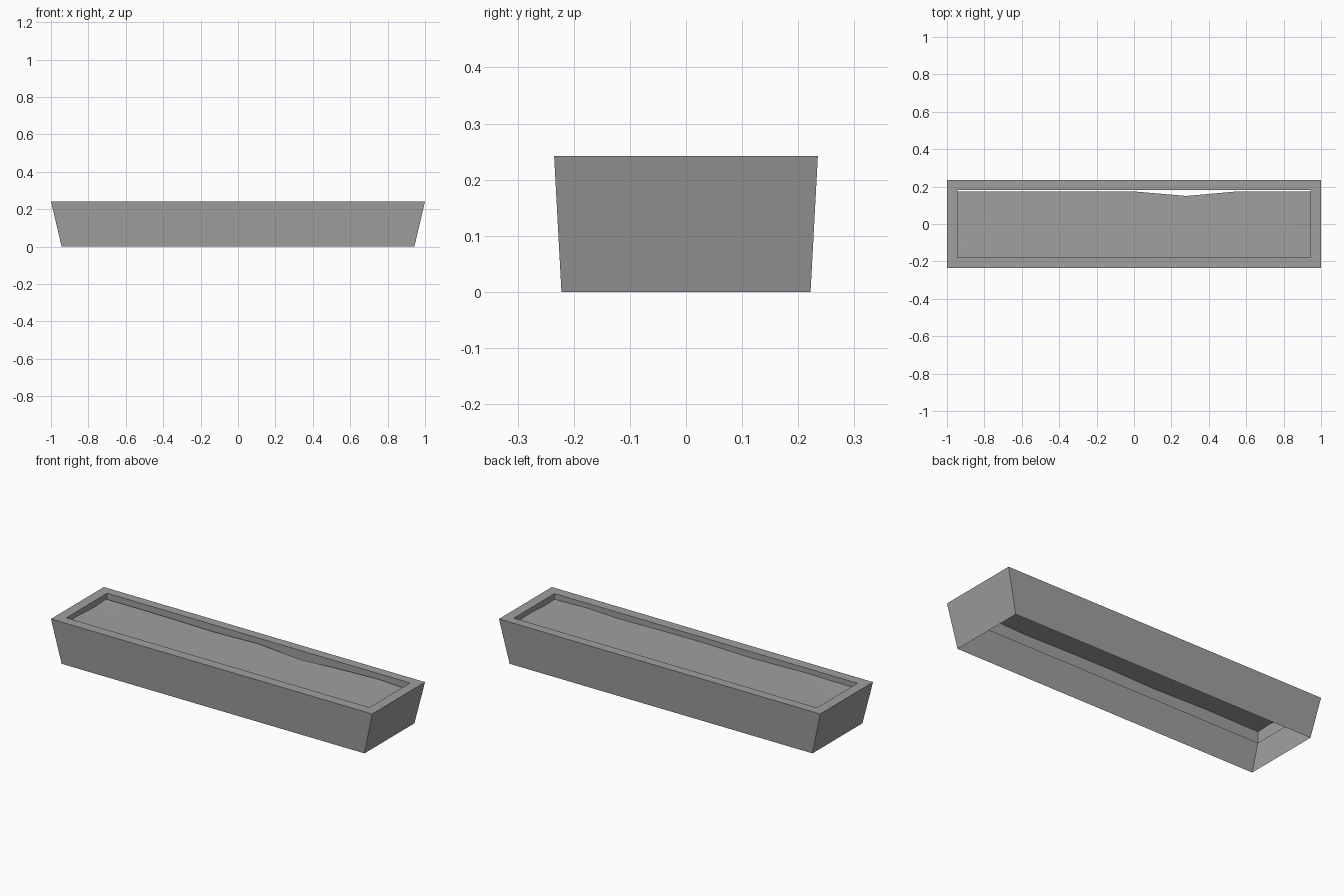
import bpy
import bmesh
import math

if "Cube" in bpy.data.objects:
    bpy.data.objects.remove(bpy.data.objects["Cube"], do_unlink=True)


def make_material(name, value):
    mat = bpy.data.materials.new(name)
    mat.use_nodes = True
    colour = (value, value, value, 1.0)
    mat.diffuse_color = colour
    mat.node_tree.nodes["Principled BSDF"].inputs["Base Color"].default_value = colour
    return mat


def finish(bm, name, mat):
    mesh = bpy.data.meshes.new(name)
    bm.to_mesh(mesh)
    bm.free()
    mesh.materials.append(mat)
    obj = bpy.data.objects.new(name, mesh)
    bpy.context.collection.objects.link(obj)
    return obj


def rectangle(bm, half_x, y_front, y_back, z):
    corners = ((-half_x, y_front), (half_x, y_front), (half_x, y_back), (-half_x, y_back))
    return [bm.verts.new((x, y, z)) for x, y in corners]


grey = make_material("stone grey", 0.35)

# Tapered planter shell, open below, with a flat rim and a lip hanging inside
HEIGHT = 0.242
bm = bmesh.new()
rings = [
    rectangle(bm, 0.943, -0.222, 0.222, 0),
    rectangle(bm, 1.0, -0.235, 0.235, HEIGHT),
    rectangle(bm, 0.943, -0.178, 0.183, HEIGHT),
    rectangle(bm, 0.943, -0.178, 0.183, 0.146),
]
for low, high in zip(rings, rings[1:]):
    for i in range(4):
        j = (i + 1) % 4
        bm.faces.new((low[i], low[j], high[j], high[i]))
finish(bm, "planter_box", grey)

# Gently uneven soil sheet, with a shallow notch in its back edge
COLS, ROWS = 7, 4
columns = [-0.943, -0.6, -0.28, 0.0, 0.28, 0.55, 0.75, 0.943]
bm = bmesh.new()
grid = []
for i, x in enumerate(columns):
    back = 0.15 if i == 4 else 0.174
    row = []
    for j in range(ROWS + 1):
        t = j / ROWS
        y = -0.178 + (back + 0.178) * t
        z = 0.211 + 0.004 * math.sin(2.3 * i + 1.7 * j)
        row.append(bm.verts.new((x, y, z)))
    grid.append(row)
for i in range(COLS):
    for j in range(ROWS):
        face = bm.faces.new((grid[i][j], grid[i + 1][j], grid[i + 1][j + 1], grid[i][j + 1]))
        face.smooth = True
finish(bm, "soil", grey)
